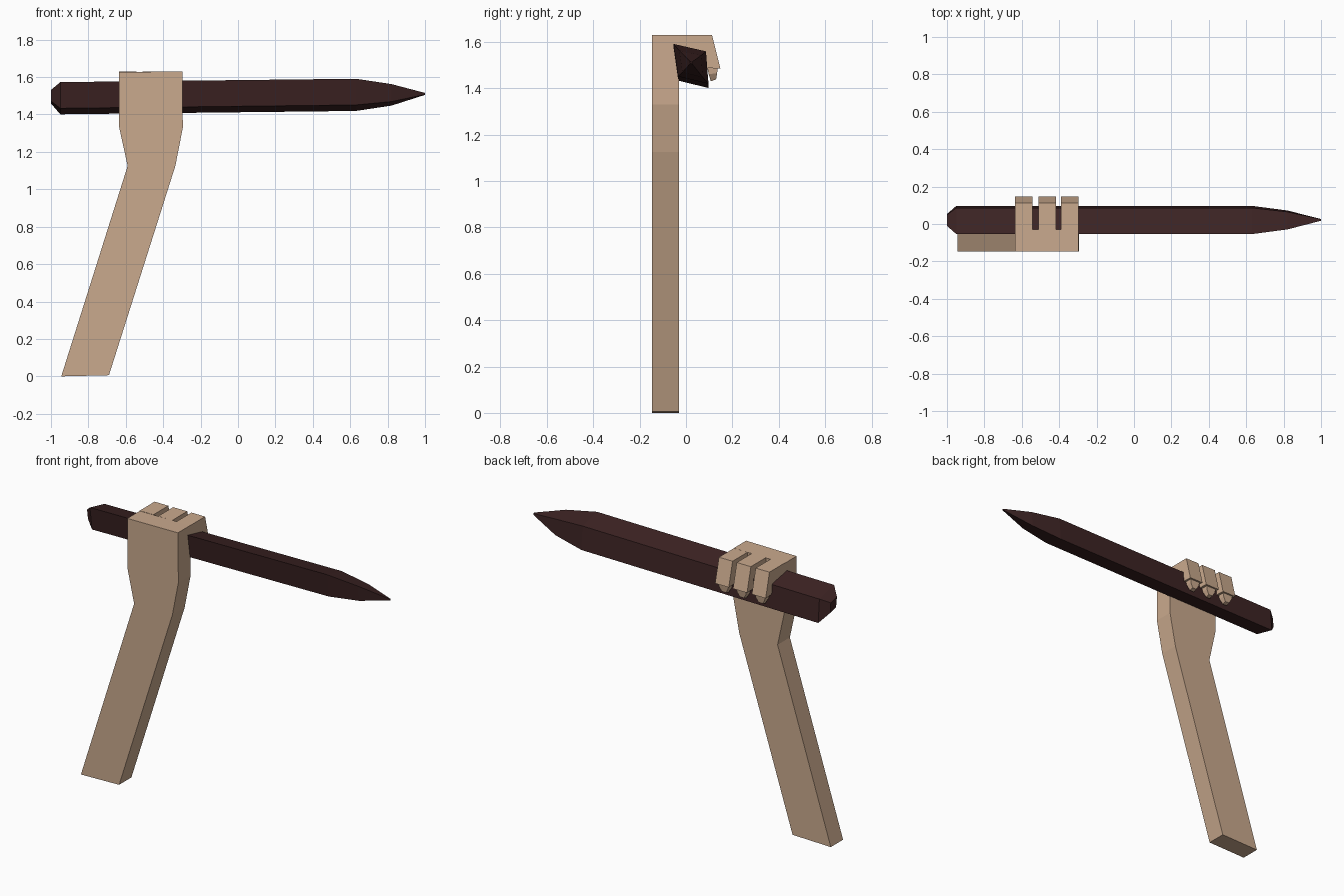
import bpy, bmesh
from mathutils import Vector

cube = bpy.data.objects.get("Cube")
if cube:
    bpy.data.objects.remove(cube, do_unlink=True)


def make_material(name, rgb):
    mat = bpy.data.materials.new(name)
    mat.use_nodes = True
    mat.diffuse_color = (*rgb, 1)
    mat.node_tree.nodes["Principled BSDF"].inputs["Base Color"].default_value = (*rgb, 1)
    return mat


skin = make_material("tan skin", (0.59, 0.40, 0.27))
wood = make_material("dark wood", (0.046, 0.017, 0.017))


def loft(name, rings, mat):
    """Join a row of equal-sided rings and cap both ends."""
    bm = bmesh.new()
    loops = [[bm.verts.new(p) for p in ring] for ring in rings]
    n = len(loops[0])
    for a, b in zip(loops, loops[1:]):
        for i in range(n):
            j = (i + 1) % n
            bm.faces.new((a[i], a[j], b[j], b[i]))
    bm.faces.new(loops[0])
    bm.faces.new(loops[-1])
    bmesh.ops.recalc_face_normals(bm, faces=bm.faces)
    mesh = bpy.data.meshes.new(name)
    bm.to_mesh(mesh)
    bm.free()
    obj = bpy.data.objects.new(name, mesh)
    mesh.materials.append(mat)
    bpy.context.collection.objects.link(obj)
    return obj


# Bent forearm that widens into the palm
arm = [(-0.945, 0), (-0.69, 0.006), (-0.335, 1.125), (-0.295, 1.33),
       (-0.298, 1.63), (-0.635, 1.627), (-0.635, 1.33), (-0.59, 1.125)]
loft("forearm_and_palm", [[(x, y, z) for x, z in arm] for y in (-0.147, -0.03)], skin)

# Three fingers hooked over the stake, each with a tapered tip
finger = [(-0.03, 1.629), (0.112, 1.629), (0.148, 1.485),
          (0.09, 1.487), (0.08, 1.55), (-0.03, 1.57)]
fingers = {"left": (-0.389, -0.298), "middle": (-0.511, -0.417), "right": (-0.635, -0.543)}
for side, (x0, x1) in fingers.items():
    loft(f"{side}_finger", [[(x, y, z) for y, z in finger] for x in (x0, x1)], skin)
    mid = (x0 + x1) / 2
    tip_rings = []
    for half, y0, y1, z0, z1 in ((0.033, 0.09, 0.137, 1.5, 1.487),
                                 (0.03, 0.098, 0.134, 1.46, 1.465),
                                 (0.014, 0.107, 0.13, 1.43, 1.438)):
        tip_rings.append([(mid - half, y0, z0), (mid + half, y0, z0),
                          (mid + half, y1, z1), (mid - half, y1, z1)])
    loft(f"{side}_fingertip", tip_rings, skin)

# Square stake, slightly tilted, blunt at one end and pointed at the other
section = [(-0.076, 0.086), (0.064, 0.054), (0.075, -0.086), (-0.056, -0.054)]
stations = [(-1.0, 0.42, 1.495), (-0.95, 1, 1.487), (0.63, 1, 1.505),
            (0.82, 0.67, 1.505), (1.0, 0.06, 1.51)]
rings = []
for x, size, z in stations:
    centre = Vector((x, 0.022, z))
    rings.append([centre + Vector((0, y, h)) * size for y, h in section])
loft("wooden_stake", rings, wood)
